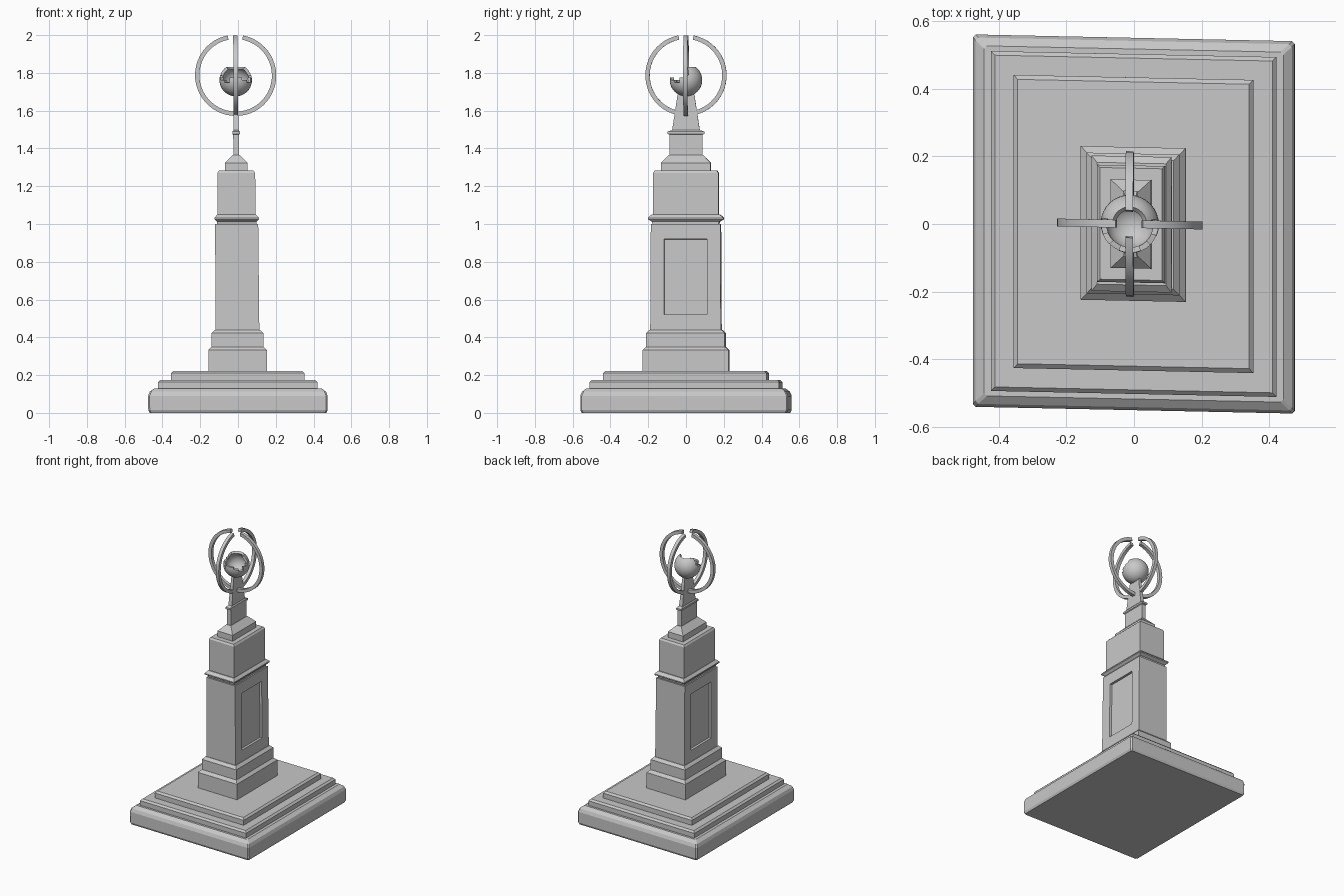
import bpy, bmesh, math
from mathutils import Vector

if "Cube" in bpy.data.objects:
    bpy.data.objects.remove(bpy.data.objects["Cube"])

stone = bpy.data.materials.new("grey stone")
stone.diffuse_color = (0.58, 0.58, 0.58, 1)
stone.use_nodes = True
stone.node_tree.nodes["Principled BSDF"].inputs["Base Color"].default_value = stone.diffuse_color


def finish(name, bm):
    # The whole monument leans and skews very slightly
    for v in bm.verts:
        x, y, z = v.co
        v.co = Vector((x - 0.007 * z, y - 0.021 * x, z))
    bmesh.ops.recalc_face_normals(bm, faces=bm.faces)
    me = bpy.data.meshes.new(name)
    bm.to_mesh(me)
    bm.free()
    me.materials.append(stone)
    ob = bpy.data.objects.new(name, me)
    bpy.context.collection.objects.link(ob)
    return ob


def stack(rows, corner=0.0):
    """Rectangular loft through (half x, half y, z) rows, corners optionally cut."""
    bm = bmesh.new()
    loops = []
    for hx, hy, z in rows:
        c = corner
        pts = []
        for sx, sy in ((-1, -1), (1, -1), (1, 1), (-1, 1)):
            if c:
                pair = [(sx * hx, sy * (hy - c)), (sx * (hx - c), sy * hy)]
                pts += pair if sx * sy > 0 else pair[::-1]
            else:
                pts.append((sx * hx, sy * hy))
        loops.append([bm.verts.new((x, y, z)) for x, y in pts])
    bm.faces.new(loops[0][::-1])
    bm.faces.new(loops[-1])
    for a, b in zip(loops, loops[1:]):
        n = len(a)
        for i in range(n):
            bm.faces.new((a[i], a[(i + 1) % n], b[(i + 1) % n], b[i]))
    bmesh.ops.recalc_face_normals(bm, faces=bm.faces)
    return bm


# Stepped base
finish("base_slab", stack([(.468, .543, 0), (.475, .55, .015), (.475, .55, .09),
                           (.467, .541, .112), (.442, .517, .13)], .008))
finish("middle_step", stack([(.422, .502, .13), (.422, .502, .163), (.41, .49, .175)]))
finish("upper_step", stack([(.354, .433, .175), (.354, .433, .21), (.342, .42, .222)]))

# Plinth of the pillar
finish("plinth", stack([(.155, .227, .222), (.155, .227, .332), (.137, .208, .35),
                        (.137, .208, .422), (.12, .19, .44)]))

# Shaft with a sunk panel on both wide sides
bm = stack([(.116, .187, .44), (.114, .184, 1.0)])
for co, no in (((0, .113, 0), (0, 1, 0)), ((0, -.113, 0), (0, 1, 0)),
               ((0, 0, .52), (0, 0, 1)), ((0, 0, .92), (0, 0, 1))):
    bmesh.ops.bisect_plane(bm, geom=bm.verts[:] + bm.edges[:] + bm.faces[:],
                           plane_co=co, plane_no=no)
panels = []
for f in bm.faces:
    c = f.calc_center_median()
    if abs(f.normal.x) > .9 and abs(c.y) < .1 and .53 < c.z < .91:
        panels.append(f)
bmesh.ops.inset_individual(bm, faces=panels, thickness=.001, depth=-.016)
finish("shaft", bm)

# Cornice and upper block
finish("cornice", stack([(.105, .175, 1.0), (.105, .178, 1.012), (.118, .2, 1.025),
                         (.118, .2, 1.033), (.102, .18, 1.05)]))
finish("upper_block", stack([(.1, .173, 1.05), (.1, .173, 1.27), (.092, .165, 1.282)]))
finish("cap", stack([(.06, .131, 1.282), (.06, .131, 1.323), (.018, .092, 1.365)]))

# Thin blade that carries the globe
finish("blade", stack([(.015, .087, 1.36), (.015, .087, 1.473), (.02, .098, 1.477),
                       (.02, .098, 1.489), (.014, .073, 1.497), (.01, .046, 1.675),
                       (.008, .042, 1.69)]))

# Broken hollow globe, open at the top and front
bm = bmesh.new()
bmesh.ops.create_uvsphere(bm, u_segments=32, v_segments=20, radius=.086)
gone = []
for f in bm.faces:
    c = f.calc_center_median()
    sector = int((math.atan2(c.y, c.x) + math.pi) / (2 * math.pi) * 16)
    rim = .07 if c.y > .008 else (.012, .0, -.013, .008)[sector % 4]
    if c.z > rim:
        gone.append(f)
bmesh.ops.delete(bm, geom=gone, context='FACES')
bmesh.ops.translate(bm, verts=bm.verts, vec=(0, 0, 1.762))
globe = finish("globe", bm)
mod = globe.modifiers.new("shell", 'SOLIDIFY')
mod.thickness = .016
mod.offset = -1
bpy.context.view_layer.objects.active = globe
globe.select_set(True)
bpy.ops.object.modifier_apply(modifier="shell")
bpy.ops.object.shade_smooth_by_angle(angle=math.radians(35))
globe.select_set(False)

# Two crossed open rings with a square section
R, r, Z, W, SEG = .215, .192, 1.787, .0115, 48
gap = .19
for name, turned in (("ring_wide", False), ("ring_deep", True)):
    bm = bmesh.new()
    loops = []
    for i in range(SEG + 1):
        a = math.pi / 2 + gap + (2 * math.pi - 2 * gap) * i / SEG
        loop = []
        for rad, w in ((r, -W), (R, -W), (R, W), (r, W)):
            u, z = rad * math.cos(a), Z + rad * math.sin(a)
            loop.append(bm.verts.new((w, u, z) if turned else (u, w, z)))
        loops.append(loop)
    for a, b in zip(loops, loops[1:]):
        for k in range(4):
            bm.faces.new((a[k], a[(k + 1) % 4], b[(k + 1) % 4], b[k]))
    bm.faces.new(loops[0])
    bm.faces.new(loops[-1][::-1])
    ring = finish(name, bm)
    bpy.context.view_layer.objects.active = ring
    ring.select_set(True)
    bpy.ops.object.shade_smooth_by_angle(angle=math.radians(30))
    ring.select_set(False)
